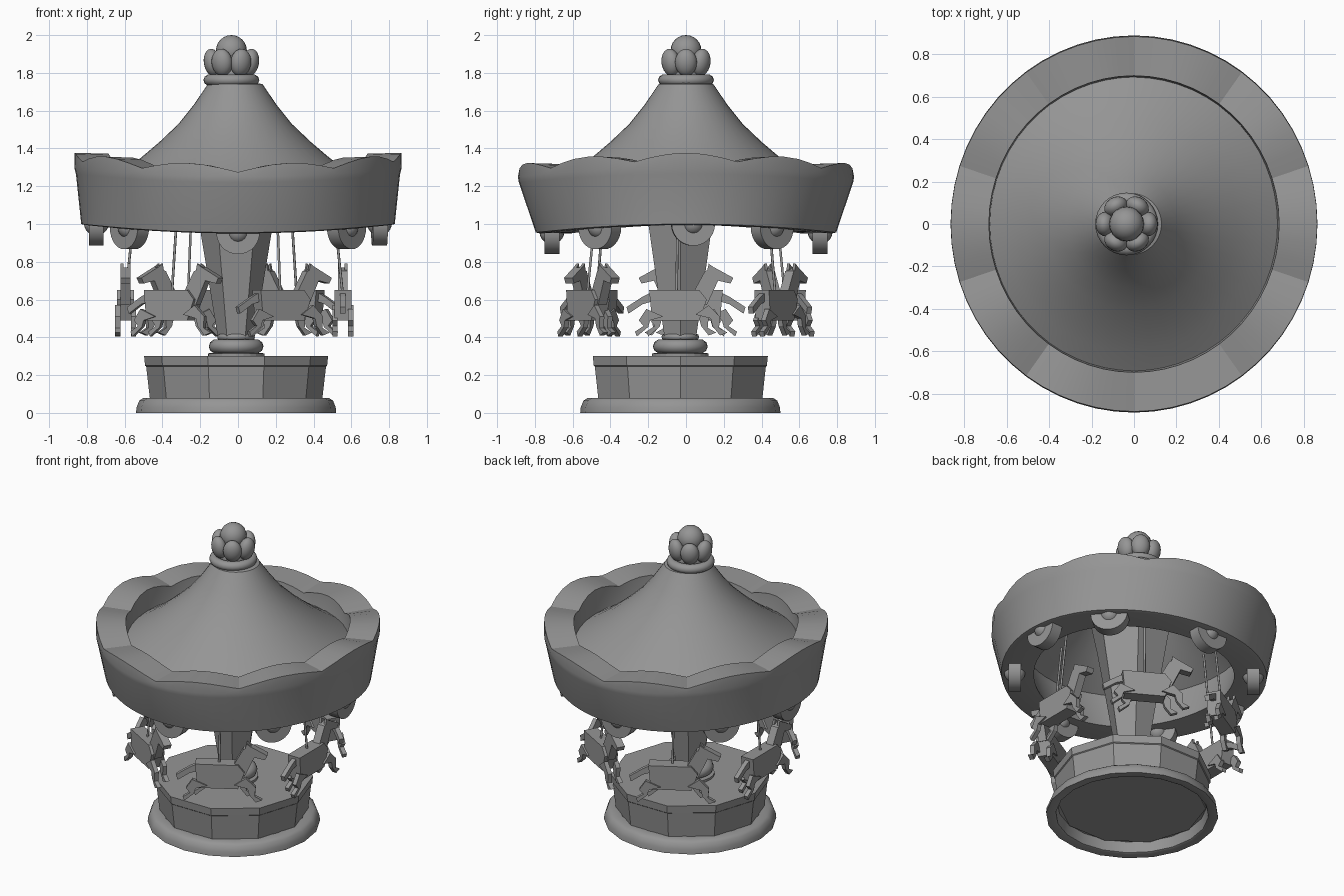
import bpy, bmesh, math
from math import sin, cos, pi, tau, radians
from mathutils import Matrix, Vector

cube = bpy.data.objects.get("Cube")
if cube:
    bpy.data.objects.remove(cube)

grey = bpy.data.materials.new("plain grey")
grey.use_nodes = True
grey.diffuse_color = (0.3, 0.3, 0.3, 1)
grey.node_tree.nodes["Principled BSDF"].inputs["Base Color"].default_value = (0.3, 0.3, 0.3, 1)

BASE = (-0.01, -0.03)


def finish(name, bm, smooth=None):
    bmesh.ops.recalc_face_normals(bm, faces=bm.faces)
    mesh = bpy.data.meshes.new(name)
    bm.to_mesh(mesh)
    bm.free()
    mesh.materials.append(grey)
    obj = bpy.data.objects.new(name, mesh)
    bpy.context.collection.objects.link(obj)
    if smooth:
        bpy.ops.object.select_all(action='DESELECT')
        obj.select_set(True)
        bpy.context.view_layer.objects.active = obj
        bpy.ops.object.shade_smooth_by_angle(angle=radians(smooth))
    return obj


def sweep(name, point, count, sides, closed=False, caps=False, smooth=None):
    """Skin rings of points given by point(index, angle)."""
    bm = bmesh.new()
    rows = [[bm.verts.new(point(i, tau * k / sides)) for k in range(sides)] for i in range(count)]
    for i in range(count if closed else count - 1):
        a, b = rows[i], rows[(i + 1) % count]
        for k in range(sides):
            n = (k + 1) % sides
            bm.faces.new((a[k], a[n], b[n], b[k]))
    if caps:
        bm.faces.new(rows[0])
        bm.faces.new(rows[-1])
    return finish(name, bm, smooth)


def lathe(name, profile, sides, centre, **options):
    def point(i, a):
        r, z = profile[i]
        return (centre[0] + r * cos(a), centre[1] + r * sin(a), z)
    return sweep(name, point, len(profile), sides, **options)


def torus(name, centre, z, major, minor, height):
    ring = [(major + minor * cos(t * tau / 10), z + height * sin(t * tau / 10)) for t in range(10)]
    lathe(name, ring, 32, centre, closed=True, smooth=60)


def ball(name, matrix):
    bm = bmesh.new()
    bmesh.ops.create_uvsphere(bm, u_segments=20, v_segments=12, radius=1, matrix=matrix)
    finish(name, bm, 60)


# Hollow plinth ring and ten-sided deck
lathe("plinth", [(.46, .075), (.47, .005), (.48, 0), (.53, 0), (.527, .03), (.513, .065), (.49, .08), (.44, .08)],
      20, BASE, closed=True, smooth=40)
lathe("deck", [(.455, .065), (.457, .08), (.476, .245), (.482, .25), (.487, .3)], 10, BASE, caps=True)

# Column and its collar
lathe("column_foot", [(.15, .3), (.15, .315), (.1, .32)], 24, BASE, caps=True)
torus("column_collar", BASE, .352, .105, .04, .038)
torus("column_neck_ring", BASE, .402, .075, .025, .02)
lathe("column", [(.09, .32), (.1, .42), (.187, .95), (.23, 1.2), (.29, 1.5)], 6, BASE)

# Scalloped canopy rim, gently saddle shaped
RIM = [(.81, .775, .95), (.83, .795, .955), (.858, .885, 1.22), (.866, .89, 1.25),
       (.865, .885, 1.275), (.685, .7, 1.27), (.68, .69, 1.18), (.62, .61, .95)]


def rim_point(i, a):
    rx, ry, z = RIM[i]
    z += .045 * cos(a) ** 2
    if i in (4, 5):
        z += .042 * abs(cos(5 * a)) + .015 * cos(a) ** 2
    return (rx * cos(a), ry * sin(a), z)


sweep("canopy_rim", rim_point, len(RIM), 60, closed=True, smooth=22)

# Roof cone
ROOF = [(.7, 1.21), (.6, 1.275), (.5, 1.35), (.4, 1.435), (.3, 1.53), (.22, 1.63), (.145, 1.74), (.1, 1.75)]
lathe("roof", ROOF, 40, (-.015, 0), smooth=40)

# Flower finial
TOP = (-.035, 0)
torus("finial_ring", TOP, 1.762, .115, .033, .03)
lathe("finial_core", [(.1, 1.75), (.085, 1.8), (.085, 1.88), (.05, 1.92)], 20, TOP, caps=True, smooth=50)
for k in range(6):
    a = k * tau / 6
    ball("finial_petal", Matrix.Translation((TOP[0] + .1 * cos(a), TOP[1] + .093 * sin(a), 1.855))
         @ Matrix.Rotation(a, 4, 'Z') @ Matrix.Rotation(.16, 4, 'Y') @ Matrix.Diagonal((.046, .058, .073, 1)))
ball("finial_ball", Matrix.Translation((TOP[0], TOP[1], 1.918)) @ Matrix.Scale(.082, 4))

# Lamps below the rim, domed on both sides
for degrees in (3, 40, 90, 140, 180, 220, 270, 320):
    a = radians(degrees)
    place = Matrix.Translation((.75 * cos(a), .71 * sin(a), .955 + .045 * cos(a) ** 2)) @ Matrix.Rotation(a, 4, 'Z')
    bm = bmesh.new()
    bmesh.ops.create_cone(bm, cap_ends=True, segments=28, radius1=.115, radius2=.115, depth=.078,
                          matrix=place @ Matrix.Rotation(pi / 2, 4, 'Y'))
    finish("lamp_disc", bm, 40)
    ball("lamp_bulb", place @ Matrix.Diagonal((.065, .06, .06, 1)))


def plate(bm, outline, width, offset, matrix):
    """Extrude a side outline (forward, up) across the horse."""
    sides = [[bm.verts.new(matrix @ Vector((offset + s * width / 2, u, z))) for u, z in outline] for s in (-1, 1)]
    bm.faces.new(sides[0])
    bm.faces.new(sides[1][::-1])
    for k in range(len(outline)):
        n = (k + 1) % len(outline)
        bm.faces.new((sides[0][k], sides[0][n], sides[1][n], sides[1][k]))


BODY = [(-.165, .65), (.1, .65), (.14, .6), (.1, .49), (-.15, .49)]
HEAD = [(.07, .64), (.13, .75), (.18, .77), (.28, .715), (.265, .685), (.2, .7), (.14, .57), (.08, .6)]
EAR = [(.14, .74), (.15, .79), (.185, .765)]
TAIL = [(-.15, .64), (-.2, .615), (-.285, .56), (-.275, .525), (-.2, .575), (-.15, .59)]
HIND = [(-.15, .55), (-.19, .49), (-.165, .46), (-.21, .43), (-.2, .405), (-.14, .455), (-.13, .49), (-.06, .51)]
FORE = [(.05, .52), (.12, .57), (.18, .51), (.175, .45), (.22, .425), (.18, .41), (.14, .46), (.13, .5)]

# Six horses and poles circling the column
for k in range(6):
    a = k * tau / 6
    place = Matrix.Translation((-.02, 0, 0)) @ Matrix.Rotation(a, 4, 'Z') @ Matrix.Translation((.575, -.03, 0))
    bm = bmesh.new()
    plate(bm, BODY, .09, 0, place)
    plate(bm, HEAD, .052, 0, place)
    plate(bm, TAIL, .03, 0, place)
    for s in (-1, 1):
        plate(bm, EAR, .016, s * .018, place)
        for n, leg in enumerate((HIND, FORE)):
            shift = .03 * s * (1 if n else -1)
            plate(bm, [(u + shift, z) for u, z in leg], .028, s * .042, place)
    finish("horse", bm)
    foot, head = place @ Vector((0, -.02, .62)), place @ Vector((-.07, -.01, 1.3))
    axis = head - foot
    bm = bmesh.new()
    bmesh.ops.create_cone(bm, cap_ends=True, segments=8, radius1=.007, radius2=.007, depth=axis.length,
                          matrix=Matrix.Translation((foot + head) / 2) @ axis.to_track_quat('Z', 'Y').to_matrix().to_4x4())
    finish("horse_pole", bm, 50)
